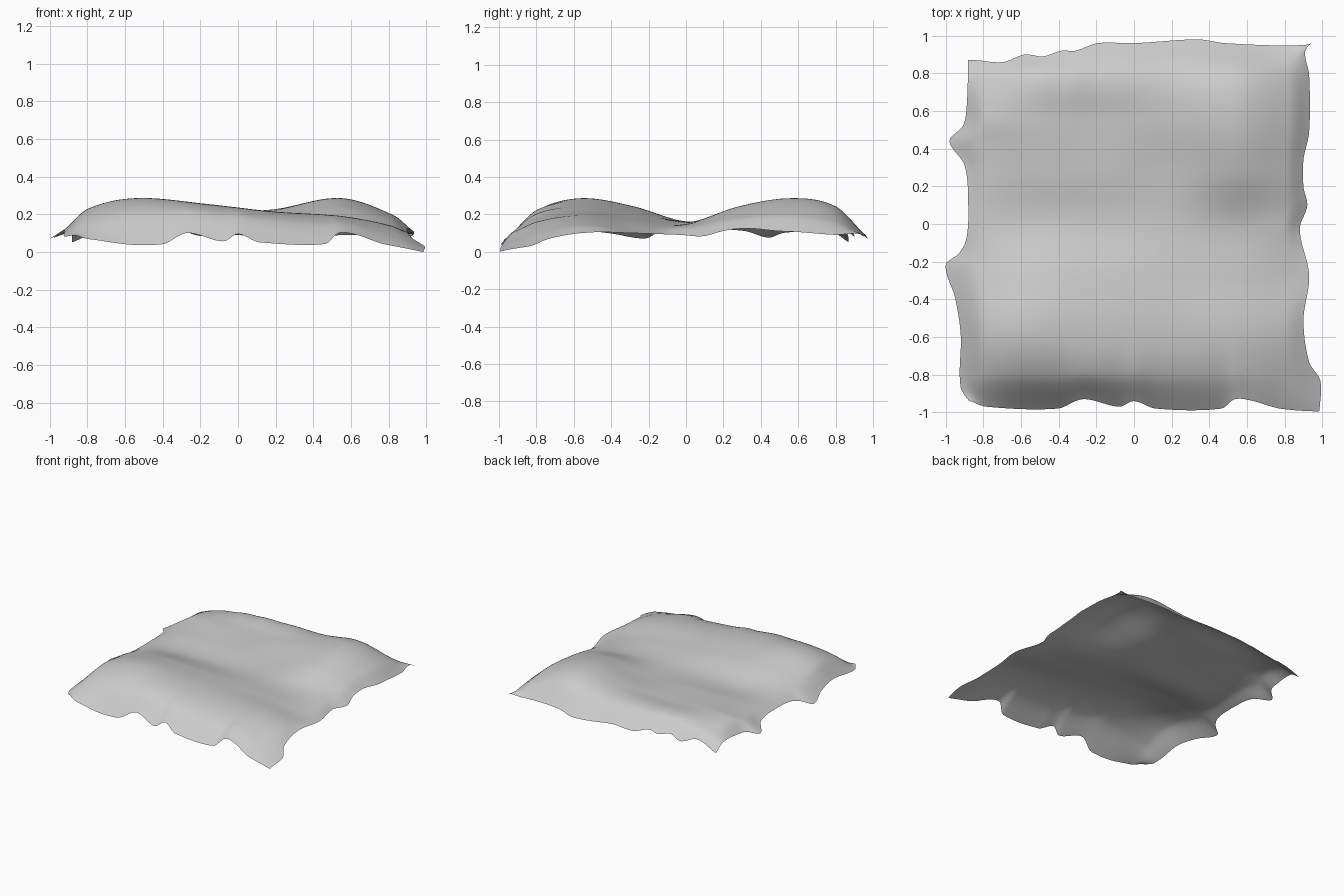
import bpy
import bmesh

cube = bpy.data.objects.get("Cube")
if cube:
    bpy.data.objects.remove(cube, do_unlink=True)

SEGMENTS = 110


def spline(knots, values, t):
    """Smooth curve through the given values (cubic Hermite)."""
    last = len(knots) - 1
    t = max(knots[0], min(knots[last], t))
    i = 0
    while i < last - 1 and t > knots[i + 1]:
        i += 1

    def slope(k):
        low, high = max(k - 1, 0), min(k + 1, last)
        return (values[high] - values[low]) / (knots[high] - knots[low])

    width = knots[i + 1] - knots[i]
    s = (t - knots[i]) / width
    rest = 1 - s
    return (values[i] * rest * rest * (1 + 2 * s)
            + values[i + 1] * s * s * (1 + 2 * rest)
            + width * s * rest * (slope(i) * rest - slope(i + 1) * s))


def edge(points):
    """Turn (position along the hem, reach outward) pairs into a function."""
    knots = [p[0] for p in points]
    reach = [p[1] for p in points]
    return lambda t: spline(knots, reach, t)


# Wavy hems of the cloth, in hundredths of a unit
left_hem = edge([(-97, 86), (-88, 92), (-60, 92), (-40, 95), (-22, 100),
                 (-16, 93), (-8, 89), (10, 88), (32, 90), (45, 98),
                 (53, 91), (62, 89), (87, 88)])
right_hem = edge([(-98, 98), (-83, 99), (-74, 93), (-52, 90), (-28, 93),
                  (-3, 88), (10, 92), (20, 90), (35, 90), (50, 93),
                  (80, 93), (92, 91), (97, 97)])
front_hem = edge([(-92, 94), (-82, 97), (-42, 98), (-28, 93), (-8, 97),
                  (0, 94), (12, 98), (48, 98), (55, 93), (65, 94),
                  (78, 98), (98, 100)])
back_hem = edge([(-88, 87), (-72, 86), (-60, 90), (-50, 89), (-40, 92),
                 (-32, 92), (-20, 96), (0, 96), (35, 98), (50, 96),
                 (90, 95), (97, 98)])

# Billowing height: two soft ridges with a valley between, front row first
COLUMNS = [-100, -88, -60, -20, 20, 60, 90, 100]
ROWS = [-100, -85, -60, -30, 0, 30, 60, 85, 100]
HEIGHTS = [
    [10, 12, 11, 11, 12, 11, 12, 12],
    [11, 20, 24, 23, 20, 17, 13, 10],
    [13, 24, 29.5, 26.5, 22.5, 20, 15, 11],
    [12, 20, 25, 23, 20, 17, 13, 12],
    [12, 16, 17, 17, 17, 16, 14, 9],
    [12, 17, 19, 19, 19, 25, 19, 13],
    [11, 19, 21, 20.5, 23, 29.5, 21, 13],
    [9, 13, 19, 22, 22.5, 26, 18, 12],
    [-2, 2, 6, 13, 13, 13, 12, 14],
]


def cloth_point(u, v):
    """Place one point of the cloth; u and v run from -100 to 100."""
    side = left_hem if u < 0 else right_hem
    end = front_hem if v < 0 else back_hem
    near_side, near_end = abs(u / 100) ** 8, abs(v / 100) ** 8
    over_side = (side(v * 0.95) - 90) * near_side
    over_end = (end(u * 0.93) - 93) * near_end
    x = u * 0.90 + (over_side if u > 0 else -over_side)
    y = v * 0.93 + (over_end if v > 0 else -over_end)
    z = spline(ROWS, [spline(COLUMNS, row, u) for row in HEIGHTS], v)
    z -= 0.4 * over_side + 1.2 * over_end
    return x / 100, y / 100, z / 100


# Draped cloth: a grid bent into shape
bm = bmesh.new()
bmesh.ops.create_grid(bm, x_segments=SEGMENTS, y_segments=SEGMENTS, size=100)
for vert in bm.verts:
    vert.co = cloth_point(vert.co.x, vert.co.y)
lowest = min(vert.co.z for vert in bm.verts)
for vert in bm.verts:
    vert.co.z -= lowest
for face in bm.faces:
    face.smooth = True
mesh = bpy.data.meshes.new("draped_cloth")
bm.to_mesh(mesh)
bm.free()

# Plain pale grey fabric
fabric = bpy.data.materials.new("pale_grey_fabric")
fabric.use_nodes = True
grey = (0.6, 0.6, 0.6, 1)
fabric.diffuse_color = grey
fabric.node_tree.nodes["Principled BSDF"].inputs["Base Color"].default_value = grey
mesh.materials.append(fabric)

cloth = bpy.data.objects.new("draped_cloth", mesh)
bpy.context.collection.objects.link(cloth)
